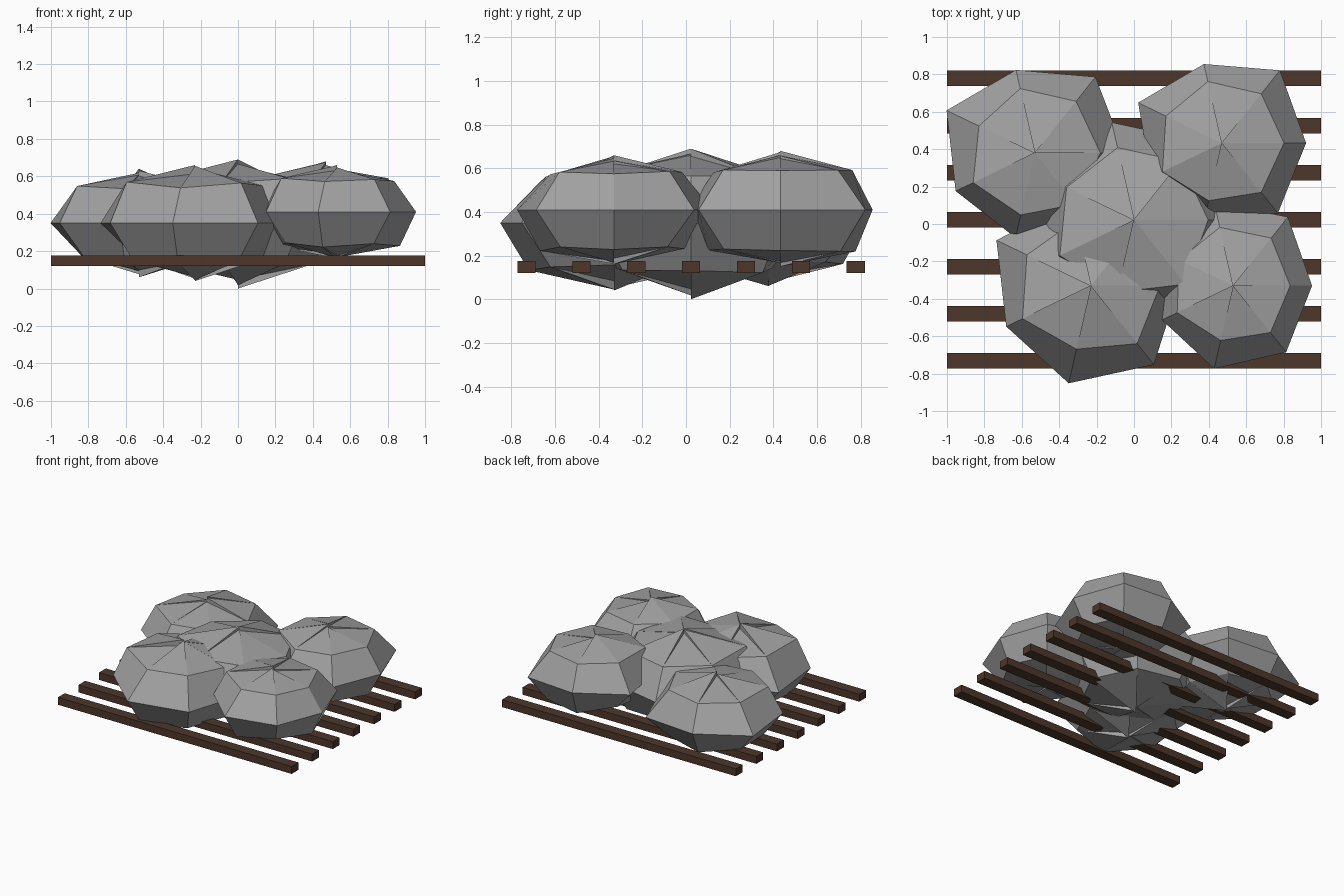
import bpy, bmesh, math, random

if "Cube" in bpy.data.objects:
    bpy.data.objects.remove(bpy.data.objects["Cube"])

random.seed(4)


def material(name, rgb):
    m = bpy.data.materials.new(name)
    m.diffuse_color = (*rgb, 1)
    m.use_nodes = True
    m.node_tree.nodes["Principled BSDF"].inputs["Base Color"].default_value = m.diffuse_color
    return m


STONE = material("grey stone", (0.36, 0.36, 0.36))
WOOD = material("dark brown wood", (0.075, 0.038, 0.024))
SIDES = 7
FLAT = 0.541  # height of a rock relative to its radius


def finish(name, bm, mat):
    bmesh.ops.recalc_face_normals(bm, faces=bm.faces)
    me = bpy.data.meshes.new(name)
    bm.to_mesh(me)
    bm.free()
    me.materials.append(mat)
    bpy.context.collection.objects.link(bpy.data.objects.new(name, me))


def rock(name, centre, size, top, bottom, waist, shoulder):
    """Seven-sided flattened boulder; waist and shoulder are radii per side."""
    cx, cy, cz = centre
    bm = bmesh.new()

    def ring(radii, slope):
        out = []
        for j, r in enumerate(radii):
            a = 2 * math.pi * j / SIDES
            out.append(bm.verts.new((cx + r * math.cos(a), cy + r * math.sin(a), cz + slope * r)))
        return out

    def pole(height):
        # split crown: each side meets the axis at its own height
        hs = [height * random.uniform(0.84, 1) for _ in range(SIDES)]
        hs[random.randrange(SIDES)] = height
        return [bm.verts.new((cx, cy, cz + h)) for h in hs]

    foot = [size * 0.707 * random.uniform(0.92, 1.08) for _ in range(SIDES)]
    up, mid, low = ring(shoulder, FLAT), ring(waist, 0), ring(foot, -FLAT)
    crown, base = pole(top), pole(-bottom)
    for j in range(SIDES):
        k = (j + 1) % SIDES
        bm.faces.new((mid[j], mid[k], up[k], up[j]))
        bm.faces.new((low[j], low[k], mid[k], mid[j]))
        for p, r in ((crown, up), (base, low)):
            bm.faces.new((p[j], r[j], r[k]))
            bm.faces.new((p[j], r[k], p[k]))
    finish(name, bm, STONE)


# Boulders: centre, size, crown height, base depth, waist radii, shoulder radii
rock("back_left_rock", (-0.53, 0.38, 0.35), 0.50, 0.29, 0.29,
     (0.48, 0.52, 0.455, 0.524, 0.47, 0.465, 0.47),
     (0.35, 0.353, 0.353, 0.332, 0.366, 0.34, 0.35))
rock("back_right_rock", (0.47, 0.433, 0.41), 0.47, 0.27, 0.26,
     (0.45, 0.497, 0.433, 0.497, 0.42, 0.43, 0.48),
     (0.332, 0.337, 0.337, 0.332, 0.353, 0.316, 0.337))
rock("front_left_rock", (-0.23, -0.33, 0.35), 0.525, 0.31, 0.31,
     (0.47, 0.49, 0.46, 0.561, 0.503, 0.535, 0.54),
     (0.369, 0.37, 0.36, 0.38, 0.406, 0.348, 0.396))
rock("front_right_rock", (0.53, -0.33, 0.41), 0.46, 0.25, 0.25,
     (0.422, 0.47, 0.46, 0.45, 0.422, 0.455, 0.455),
     (0.305, 0.326, 0.32, 0.32, 0.332, 0.30, 0.32))
rock("centre_rock", (0, 0.022, 0.35), 0.56, 0.34, 0.35,
     (0.53, 0.54, 0.535, 0.55, 0.55, 0.53, 0.55),
     (0.396, 0.40, 0.396, 0.40, 0.44, 0.396, 0.44))

# Row of wooden slats under the rocks
for i in range(7):
    bm = bmesh.new()
    bmesh.ops.create_cube(bm, size=1)
    for v in bm.verts:
        v.co.x *= 2
        v.co.y = v.co.y * 0.083 + 0.0235 + 0.2515 * (i - 3)
        v.co.z = v.co.z * 0.057 + 0.148
    finish(f"slat_{i + 1}", bm, WOOD)
